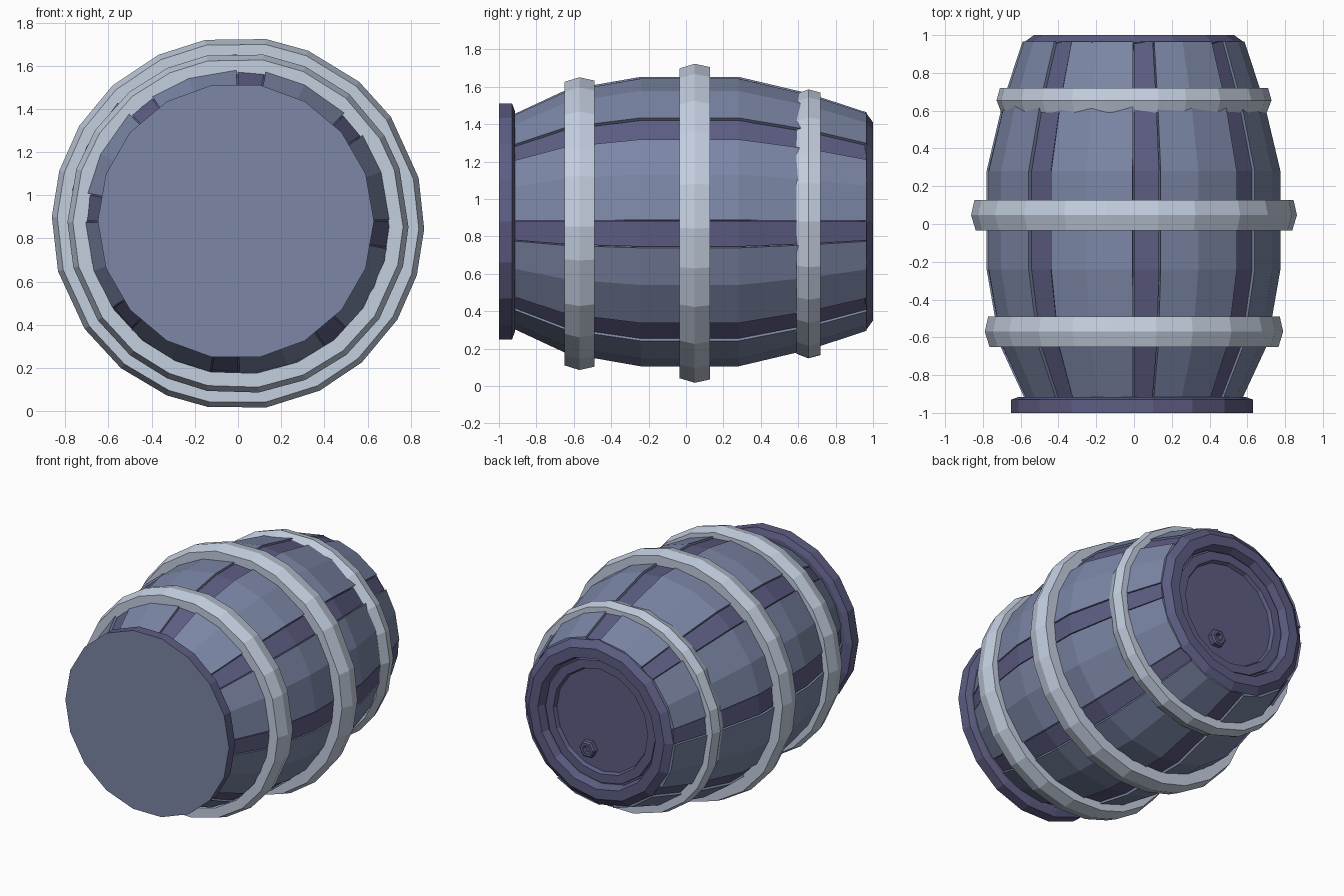
import bpy, bmesh, random
from math import sin, cos, radians, tau

if "Cube" in bpy.data.objects:
    bpy.data.objects.remove(bpy.data.objects["Cube"])

random.seed(4)
CZ = 0.88


def material(name, rgb):
    m = bpy.data.materials.new(name)
    m.diffuse_color = (*rgb, 1)
    m.use_nodes = True
    m.node_tree.nodes["Principled BSDF"].inputs["Base Color"].default_value = m.diffuse_color
    return m


BLUE = material("blue_wood", (0.20, 0.24, 0.38))
PURPLE = material("purple_wood", (0.11, 0.11, 0.23))
STEEL = material("pale_metal", (0.55, 0.62, 0.74))


def finish(name, bm, *mats):
    bmesh.ops.remove_doubles(bm, verts=bm.verts, dist=1e-5)
    bmesh.ops.recalc_face_normals(bm, faces=bm.faces)
    mesh = bpy.data.meshes.new(name)
    bm.to_mesh(mesh)
    bm.free()
    for m in mats:
        mesh.materials.append(m)
    ob = bpy.data.objects.new(name, mesh)
    bpy.context.collection.objects.link(ob)
    return ob


def lathe(name, profile, n, mat, closed=False, cx=0, cz=CZ, wobble=0, phase=0):
    """Revolve (y, radius) points around the barrel axis; open ends get capped."""
    bm = bmesh.new()
    angles = [tau * (i + random.uniform(-wobble, wobble)) / n + phase for i in range(n)]
    rings = [[bm.verts.new((cx + r * cos(a), y, cz + r * sin(a))) for a in angles]
             for y, r in profile]
    pairs = list(zip(rings, rings[1:]))
    if closed:
        pairs.append((rings[-1], rings[0]))
    else:
        bm.faces.new(rings[0])
        bm.faces.new(rings[-1])
    for p, q in pairs:
        for i in range(n):
            j = (i + 1) % n
            bm.faces.new((p[i], p[j], q[j], q[i]))
    return finish(name, bm, mat)


BODY = [(-0.93, 0.57), (-0.64, 0.705), (-0.24, 0.775), (0.28, 0.775),
        (0.66, 0.685), (0.965, 0.585)]


def stave(name, degrees, mat, lift):
    """Curved solid plank spanning the listed angles."""
    bm = bmesh.new()
    sections = []
    for y, r in BODY:
        outer = [(radians(d), r + lift) for d in degrees]
        inner = [(a, r - 0.06) for a, _ in reversed(outer)]
        sections.append([bm.verts.new((q * cos(a), y, CZ + q * sin(a)))
                         for a, q in outer + inner])
    n = len(sections[0])
    for p, q in zip(sections, sections[1:]):
        for i in range(n):
            j = (i + 1) % n
            bm.faces.new((p[i], p[j], q[j], q[i]))
    bm.faces.new(sections[0])
    bm.faces.new(sections[-1])
    finish(name, bm, mat)


# Alternating wide and narrow staves over an inner core
for k in range(8):
    a = 45 * k
    stave(f"wide_stave_{k + 1}", (a + 0.5, a + 19, a + 34.5), BLUE,
          random.uniform(-0.002, 0.008))
    stave(f"narrow_stave_{k + 1}", (a + 35, a + 45), PURPLE, random.uniform(-0.012, -0.002))
lathe("inner_core", [(y, r - 0.04) for y, r in BODY[:-1]] + [(0.92, 0.55)], 24, PURPLE)

# Front lid: purple edge with a blue face
lid = lathe("front_lid", [(-1.0, 0.64), (-0.93, 0.64), (-0.915, 0.60)], 18, PURPLE, cx=-0.01)
lid.data.materials.append(BLUE)
for f in lid.data.polygons:
    if f.normal.y < -0.9:
        f.material_index = 1

# Back rim, recessed head and its raised ring
lathe("back_rim", [(0.92, 0.56), (0.962, 0.582), (1.0, 0.53), (1.0, 0.46), (0.95, 0.445),
                   (0.92, 0.445)], 16, PURPLE, closed=True)
lathe("back_head", [(0.90, 0.50), (0.93, 0.50)], 16, PURPLE)
lathe("head_ring", [(0.92, 0.435), (0.955, 0.43), (0.955, 0.37), (0.92, 0.355)], 16,
      PURPLE, closed=True)

# Hexagonal tap fitting with a bored hole
lathe("tap_fitting", [(0.925, 0.062), (0.96, 0.062), (0.97, 0.05), (0.97, 0.03),
                      (0.935, 0.03)], 6, PURPLE, cx=0.10, cz=CZ - 0.22)

# Three hammered metal hoops: front y, back y, outer radius, inner radius
for name, y0, y1, r, ri in (("front_hoop", -0.65, -0.49, 0.79, 0.70),
                            ("middle_hoop", -0.035, 0.128, 0.863, 0.765),
                            ("back_hoop", 0.59, 0.72, 0.728, 0.65)):
    ym = (y0 + y1) / 2
    lathe(name, [(y0, ri), (y0, r - 0.025), (ym, r), (y1, r - 0.018), (y1, ri)], 22, STEEL,
          closed=True, cz=0.87, wobble=0.15)
